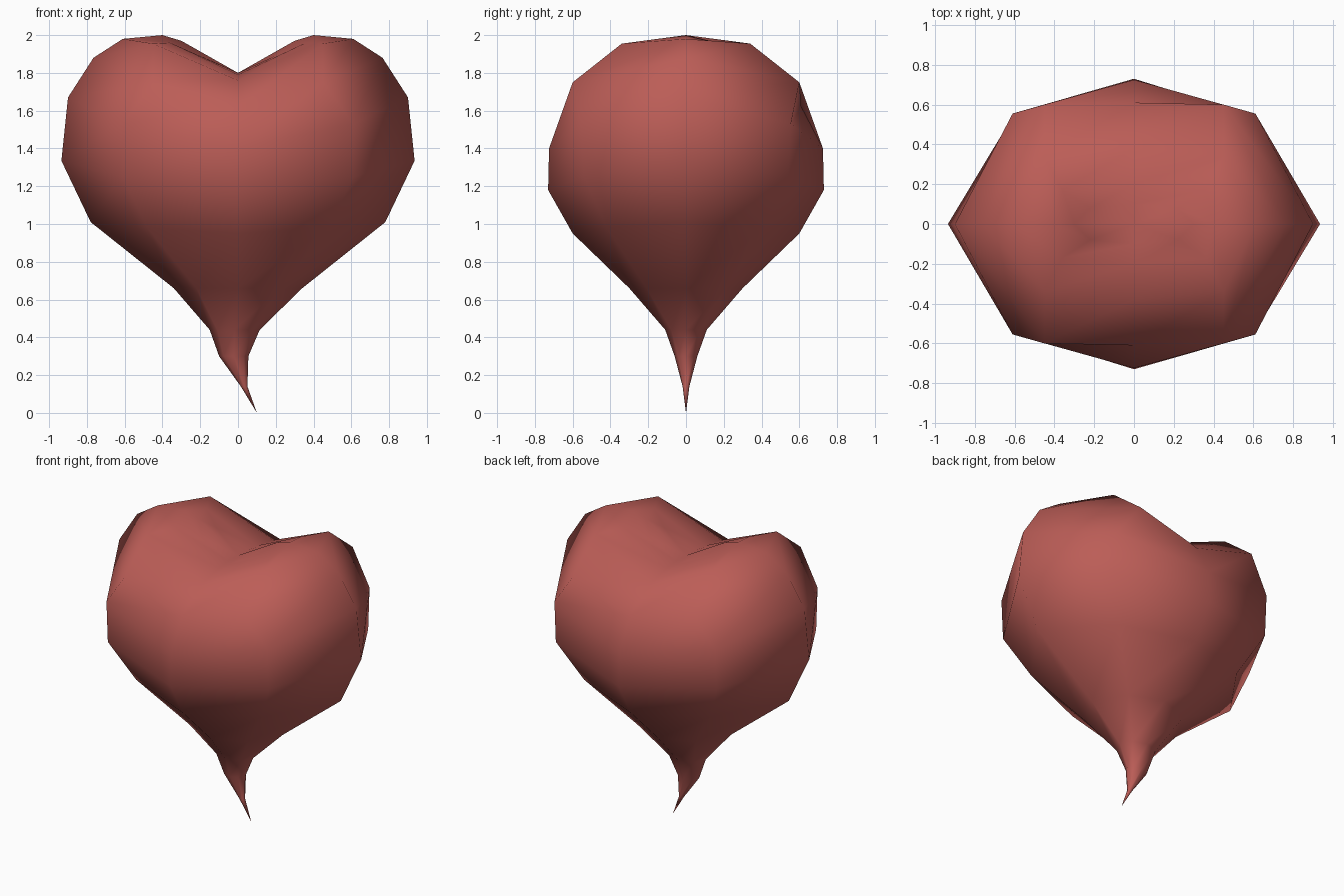
import bpy
import bmesh

# Remove the default object
default_cube = bpy.data.objects.get("Cube")
if default_cube:
    bpy.data.objects.remove(default_cube, do_unlink=True)


def make_material(name, colour):
    material = bpy.data.materials.new(name)
    material.use_nodes = True
    material.diffuse_color = colour
    material.node_tree.nodes["Principled BSDF"].inputs["Base Color"].default_value = colour
    return material


# Meridian profiles of the body, from the neck up to the cleft
side_profile = [(.34, .66), (.78, 1.01), (.935, 1.335), (.9, 1.67),
                (.765, 1.88), (.61, 1.98), (.4, 2), (.3, 1.97)]
front_profile = [(.3, .66), (.6, .95), (.73, 1.18), (.725, 1.4),
                 (.61, 1.62), (.38, 1.76), (.2, 1.79), (.1, 1.8)]
corner_profile = [(.22, .21, .66), (.48, .42, .98), (.61, .54, 1.25), (.61, .555, 1.53),
                  (.45, .6, 1.75), (.45, .34, 1.955), (.36, .17, 1.96), (.22, .08, 1.9)]

# Curled tail rings: left edge, right edge, half depth, height
tail_rings = [(.015, .05, .018, .14), (-.1, .055, .06, .3), (-.15, .115, .11, .44)]


def eight_sided_ring(side, front, corner, shift=0):
    """Mirror one quarter of a ring into all four quarters."""
    (side_x, side_z), (front_y, front_z) = side, front
    corner_x, corner_y, corner_z = corner
    points = [(side_x, 0, side_z), (corner_x, corner_y, corner_z),
              (0, front_y, front_z), (-corner_x, corner_y, corner_z),
              (-side_x, 0, side_z), (-corner_x, -corner_y, corner_z),
              (0, -front_y, front_z), (corner_x, -corner_y, corner_z)]
    return [(x + shift, y, z) for x, y, z in points]


def build_heart(name, material):
    bm = bmesh.new()
    rings = []
    for left, right, depth, height in tail_rings:
        half_width = (right - left) / 2
        corner = (half_width * .7, depth * .7, height)
        rings.append(eight_sided_ring((half_width, height), (depth, height),
                                      corner, (left + right) / 2))
    for side, front, corner in zip(side_profile, front_profile, corner_profile):
        rings.append(eight_sided_ring(side, front, corner))
    rings = [[bm.verts.new(point) for point in ring] for ring in rings]

    # Skin between neighbouring rings
    for lower, upper in zip(rings, rings[1:]):
        for i in range(len(lower)):
            j = (i + 1) % len(lower)
            bm.faces.new((lower[i], lower[j], upper[j], upper[i]))

    # Close the tail tip and the cleft with fans
    for ring, point in ((rings[0], (.1, 0, 0)), (rings[-1], (0, 0, 1.8))):
        pole = bm.verts.new(point)
        for i in range(len(ring)):
            bm.faces.new((ring[i], ring[(i + 1) % len(ring)], pole))

    bmesh.ops.recalc_face_normals(bm, faces=bm.faces[:])
    for face in bm.faces:
        face.smooth = True
    mesh = bpy.data.meshes.new(name)
    bm.to_mesh(mesh)
    bm.free()
    mesh.materials.append(material)
    heart = bpy.data.objects.new(name, mesh)
    bpy.context.collection.objects.link(heart)
    return heart


build_heart("heart_body", make_material("soft_red", (.5, .11, .095, 1)))
